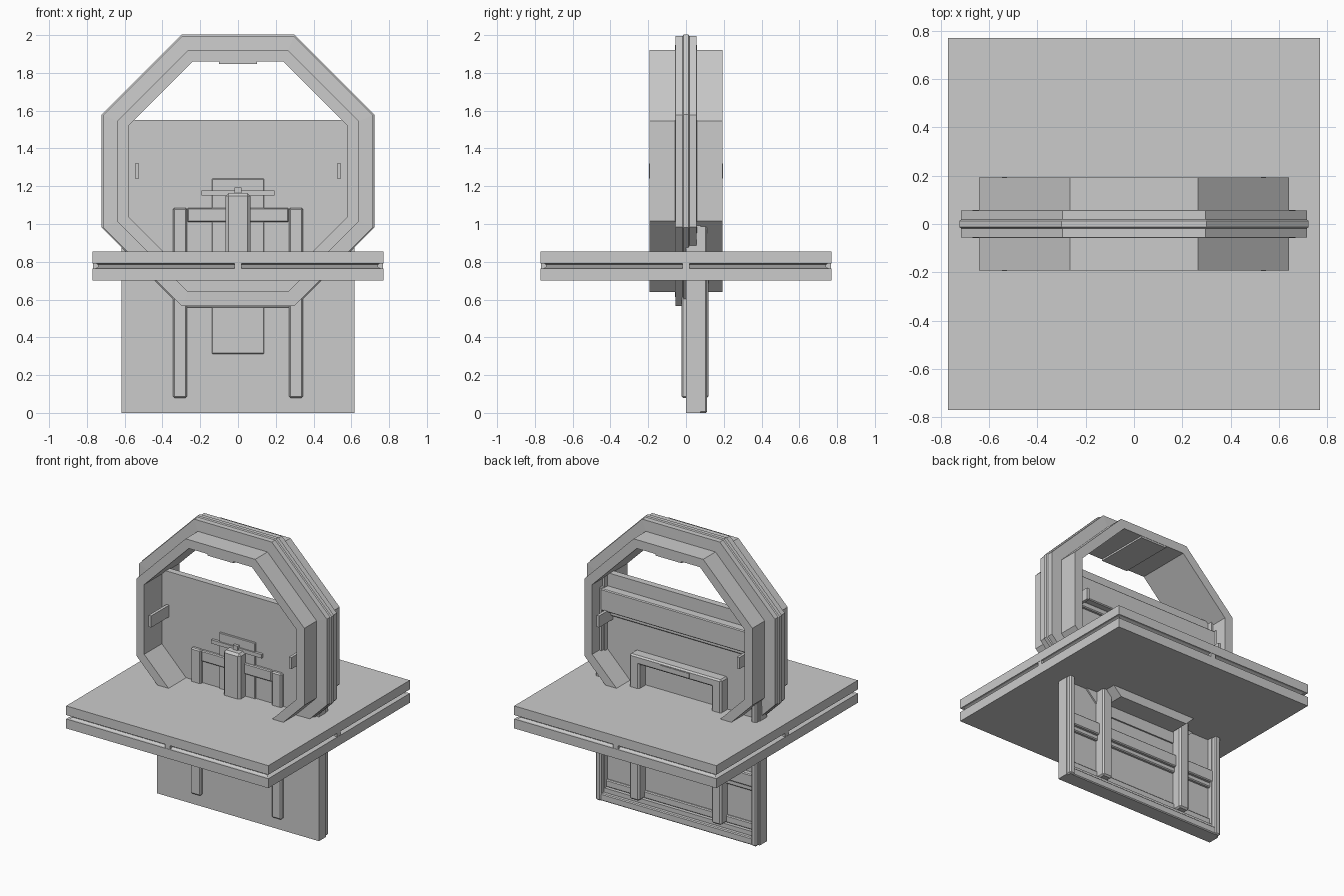
import bpy, bmesh, math

if "Cube" in bpy.data.objects:
    bpy.data.objects.remove(bpy.data.objects["Cube"])

CZ = 1.28  # ring centre height


def finish(name, bm, bevel=0.0):
    bmesh.ops.recalc_face_normals(bm, faces=bm.faces)
    me = bpy.data.meshes.new(name)
    bm.to_mesh(me)
    bm.free()
    ob = bpy.data.objects.new(name, me)
    bpy.context.collection.objects.link(ob)
    if bevel:
        m = ob.modifiers.new("bevel", 'BEVEL')
        m.width = bevel
        m.segments = 1
    return ob


def box(name, x, y, z, bevel=0.0):
    bm = bmesh.new()
    bmesh.ops.create_cube(bm, size=1)
    for v in bm.verts:
        v.co = [(r[0] + r[1]) / 2 + c * (r[1] - r[0]) for c, r in zip(v.co, (x, y, z))]
    return finish(name, bm, bevel)


def pair(name, x, y, z, bevel=0.0):
    box(name + "_right", x, y, z, bevel)
    box(name + "_left", (-x[1], -x[0]), y, z, bevel)


def loft(bm, rings, closed):
    n = len(rings[0])
    last = len(rings) if closed else len(rings) - 1
    for i in range(last):
        a, b = rings[i], rings[(i + 1) % len(rings)]
        for j in range(n):
            bm.faces.new((a[j], a[(j + 1) % n], b[(j + 1) % n], b[j]))


# Octagonal ring: stepped section (apothem, y) swept round eight corners
half = [(0.58, 0.192), (0.64, 0.192), (0.64, 0.058), (0.715, 0.055),
        (0.715, 0.018), (0.722, 0.013)]
section = half + [(a, -y) for a, y in reversed(half)]
bm = bmesh.new()
rings = []
for i in range(8):
    t = math.radians(22.5 + 45 * i)
    k = 1 / math.cos(math.radians(22.5))
    rings.append([bm.verts.new((a * k * math.cos(t), y, CZ + a * k * math.sin(t)))
                  for a, y in section])
loft(bm, rings, True)
finish("octagonal_ring", bm)
box("ring_top_block", (-0.1, 0.1), (-0.19, 0.19), (1.848, 1.87))
pair("ring_side_pad", (0.525, 0.545), (-0.195, 0.195), (1.24, 1.32))

# Square double platform with a V-shouldered groove round the edge
bm = bmesh.new()
rings = []
for w, z in [(0.77, 0.70), (0.77, 0.765), (0.755, 0.765), (0.74, 0.773),
             (0.74, 0.784), (0.755, 0.792), (0.77, 0.792), (0.77, 0.855)]:
    rings.append([bm.verts.new((sx * w, sy * w, z))
                  for sx, sy in ((-1, -1), (1, -1), (1, 1), (-1, 1))])
loft(bm, rings, False)
bm.faces.new(rings[0])
bm.faces.new(rings[-1])
finish("platform", bm)
for s, nm in ((-1, "a"), (1, "b")):
    span = tuple(sorted((s * 0.73, s * 0.768)))
    box("platform_clip_x" + nm, span, (-0.018, 0.018), (0.764, 0.793))
    box("platform_clip_y" + nm, (-0.018, 0.018), span, (0.764, 0.793))

# Upright panel with a framed back
box("panel_sheet", (-0.617, 0.617), (0, 0.045), (0, 1.55))
pair("panel_edge", (0.565, 0.617), (0, 0.078), (0, 1.55))
pair("panel_stile", (0.572, 0.612), (0.07, 0.112), (0, 1.47), 0.008)
box("panel_bottom_rail", (-0.617, 0.617), (0, 0.078), (0, 0.08))
box("panel_bottom_lip", (-0.59, 0.59), (0.04, 0.105), (0, 0.05), 0.006)
for i, (z0, z1, d) in enumerate([(0.08, 0.13, 0.06), (0.35, 0.385, 0.065),
                                 (0.385, 0.47, 0.08), (1.27, 1.31, 0.065),
                                 (1.31, 1.46, 0.105)]):
    box("panel_rail_%d" % i, (-0.58, 0.58), (0.03, d), (z0, z1), 0.006)

# Rear guide posts and their cross bar
pair("rear_post", (0.275, 0.35), (0.04, 0.12), (0.08, 1.04), 0.01)
box("rear_bar", (-0.35, 0.35), (0.04, 0.12), (1.02, 1.08), 0.01)
box("rear_bar_plate", (-0.11, 0.11), (0.1, 0.124), (1.035, 1.065))

# Front guide posts, cross bar and central latch
pair("front_post", (0.27, 0.345), (-0.024, 0.01), (0.08, 1.085), 0.008)
box("front_bar", (-0.268, 0.268), (-0.02, 0.01), (1.01, 1.085), 0.006)
box("latch_plate", (-0.138, 0.138), (-0.01, 0.01), (0.313, 1.24), 0.004)
box("latch_crossbar", (-0.192, 0.192), (-0.018, 0.01), (1.152, 1.178))
box("latch_post", (-0.065, 0.065), (-0.075, 0.01), (0.72, 1.163), 0.015)
box("latch_knob", (-0.018, 0.018), (-0.03, 0.01), (1.16, 1.193))
